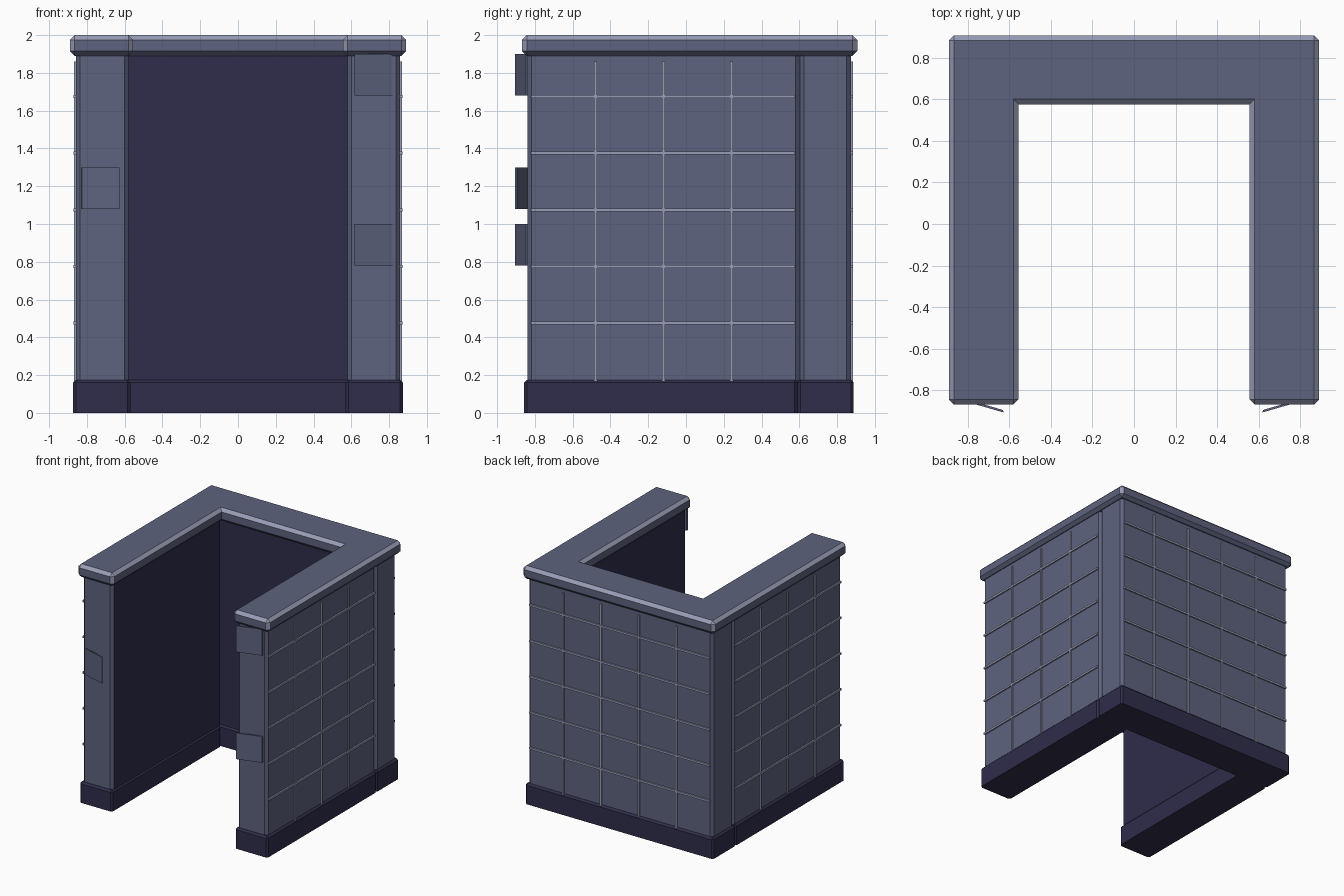
import bpy, bmesh

if "Cube" in bpy.data.objects:
    bpy.data.objects.remove(bpy.data.objects["Cube"])


def material(name, rgb):
    m = bpy.data.materials.new(name)
    lin = [((c / 255 + 0.055) / 1.055) ** 2.4 for c in rgb]
    m.diffuse_color = (*lin, 1.0)
    m.use_nodes = True
    m.node_tree.nodes["Principled BSDF"].inputs["Base Color"].default_value = m.diffuse_color
    return m


SLATE = material("slate_grey", (94, 99, 126))
DARK = material("dark_indigo", (47, 45, 75))
LIGHT = material("pale_grey", (152, 157, 182))


def prism(name, outline, z0, z1, mats, bevel=0.0, rule=None):
    """Extrude an xy outline from z0 to z1, chamfer all but the bottom rim."""
    bm = bmesh.new()
    f = bm.faces.new([bm.verts.new((x, y, z0)) for x, y in outline])
    ext = bmesh.ops.extrude_face_region(bm, geom=[f], use_keep_orig=True)
    for v in ext["geom"]:
        if isinstance(v, bmesh.types.BMVert):
            v.co.z = z1
    bmesh.ops.recalc_face_normals(bm, faces=bm.faces[:])
    if bevel:
        keep_bottom = name.startswith("plinth")
        edges = [e for e in bm.edges if e.is_convex and not
                 (keep_bottom and all(v.co.z < z0 + 1e-4 for v in e.verts))]
        bmesh.ops.bevel(bm, geom=edges, offset=bevel, offset_type='OFFSET',
                        segments=1, profile=0.5, affect='EDGES')
    bm.normal_update()
    if rule:
        for face in bm.faces:
            face.material_index = rule(face.normal)
    me = bpy.data.meshes.new(name)
    bm.to_mesh(me)
    bm.free()
    for m in mats:
        me.materials.append(m)
    ob = bpy.data.objects.new(name, me)
    bpy.context.collection.objects.link(ob)
    return ob


def rect(x0, x1, y0, y1):
    return [(x0, y0), (x1, y0), (x1, y1), (x0, y1)]


ROWS = [0.475 + 0.3 * i for i in range(5)]
W = 0.008        # half width of the panel strips
OUT = 0.012      # how far the strips stand out

# Back: plinth, wall with dark inner face, strips
prism("plinth_back", rect(-0.873, 0.873, 0.59, 0.888), 0, 0.175, [DARK], 0.015)
prism("wall_back", rect(-0.858, 0.858, 0.603, 0.873), 0.15, 1.92,
      [SLATE, DARK], 0.022, lambda n: int(n.y < -0.9))
for z in ROWS:
    prism("strip_back_row", rect(-0.838, 0.838, 0.86, 0.873 + OUT),
          z - W, z + W, [LIGHT])
for x in (-0.525, -0.175, 0.175, 0.525):
    prism("strip_back_column", rect(x - W, x + W, 0.86, 0.871 + OUT),
          0.16, 1.86, [LIGHT])

# Sides, mirrored in x
for side, s in (("left", -1), ("right", 1)):
    prism("plinth_" + side, rect(s * 0.57, s * 0.873, -0.857, 0.59),
          0, 0.175, [DARK], 0.015)
    prism("wall_" + side, rect(s * 0.58, s * 0.858, -0.84, 0.603), 0.15, 1.92,
          [SLATE, DARK], 0.022, lambda n: int(n.x * s < -0.9))
    for z in ROWS:
        prism("strip_row_" + side, rect(s * 0.84, s * (0.858 + OUT), -0.82, 0.578),
              z - W, z + W, [LIGHT])
    for y in (-0.48, -0.12, 0.24):
        prism("strip_column_" + side,
              rect(s * 0.84, s * (0.856 + OUT), y - W, y + W), 0.16, 1.86, [LIGHT])

# Coping: one U-shaped slab with pale upper chamfers
U = [(-0.89, -0.868), (-0.555, -0.868), (-0.555, 0.575), (0.555, 0.575),
     (0.555, -0.868), (0.89, -0.868), (0.89, 0.907), (-0.89, 0.907)]
prism("coping", U, 1.89, 2.0, [SLATE, LIGHT], 0.025,
      lambda n: int(max(abs(c) for c in n) < 0.95 and n.z > -0.1))

# Tilted flaps on the front ends
for s, ox, z in ((-1, 0.83, 1.08), (1, 0.82, 1.68), (1, 0.82, 0.78)):
    pts = [(0, -0.836), (-0.003, -0.848), (-0.203, -0.906), (-0.2, -0.894)]
    prism("flap", [(s * (ox + px), py) for px, py in pts], z, z + 0.22, [SLATE])
